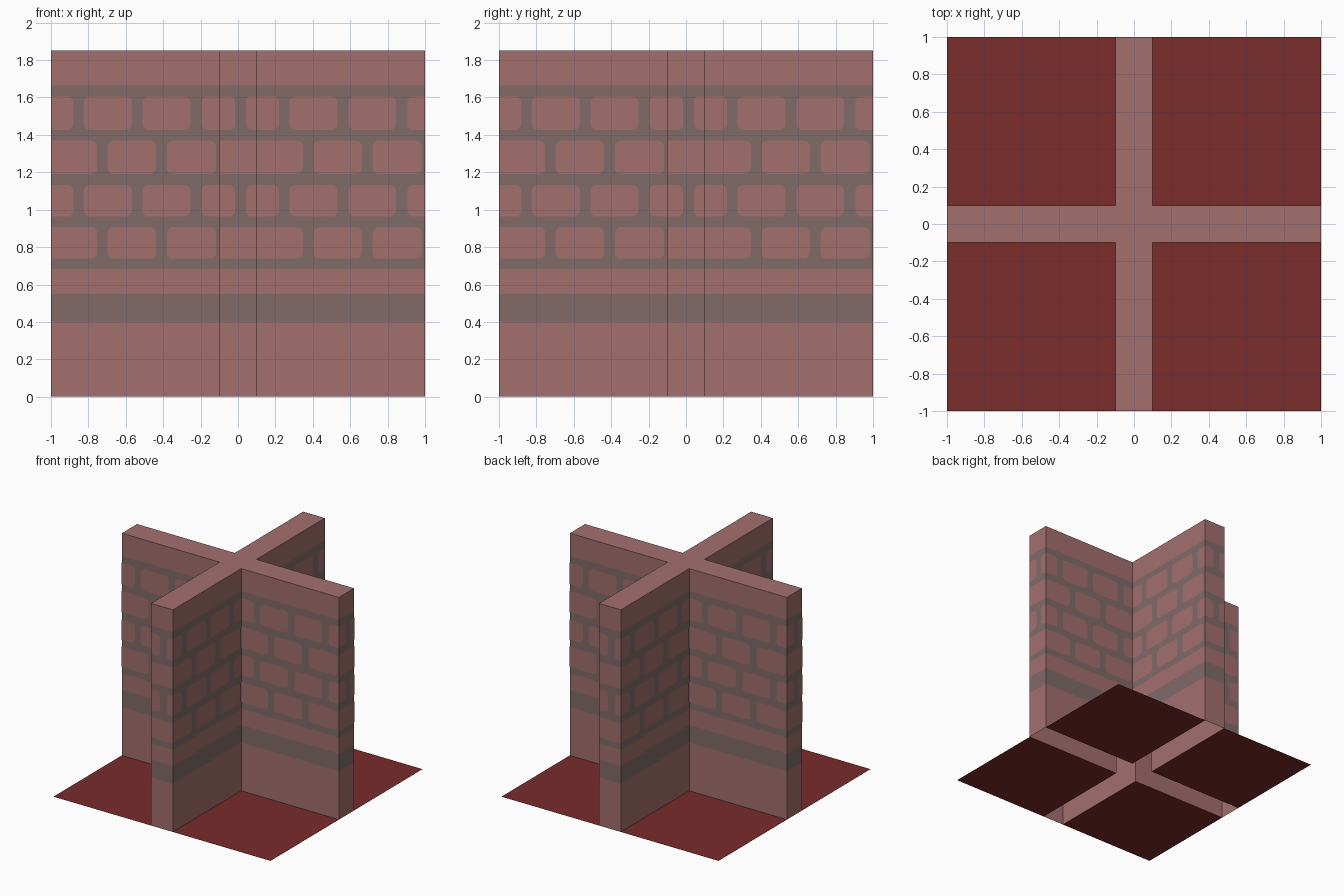
import bpy, bmesh, math
from mathutils import Matrix, Vector

if "Cube" in bpy.data.objects:
    bpy.data.objects.remove(bpy.data.objects["Cube"])

T, R, H = 0.1, 1.0, 1.85      # half wall thickness, arm reach, height
LIFT = 0.0015                 # painted bricks sit just proud of the wall


def material(name, rgb):
    m = bpy.data.materials.new(name)
    m.diffuse_color = (*rgb, 1)
    m.use_nodes = True
    m.node_tree.nodes["Principled BSDF"].inputs["Base Color"].default_value = m.diffuse_color
    return m


brick_mat = material("brick pink", (0.366, 0.162, 0.156))
mortar_mat = material("mortar grey", (0.216, 0.147, 0.141))
floor_mat = material("floor red", (0.195, 0.025, 0.025))
TURNS = [Matrix.Rotation(k * math.pi / 2, 3, 'Z') for k in range(4)]


def finish(name, bm, mats):
    me = bpy.data.meshes.new(name)
    bm.to_mesh(me)
    bm.free()
    for m in mats:
        me.materials.append(m)
    ob = bpy.data.objects.new(name, me)
    bpy.context.collection.objects.link(ob)


# Cross-shaped wall shell, open underneath, banded by height
bm = bmesh.new()
outline = [t @ Vector(p) for t in TURNS
           for p in ((-T, -R, 0), (T, -R, 0), (T, -T, 0))]
levels = [0, 0.403, 0.548, 0.684, 1.663, H]
rings = [[bm.verts.new((p.x, p.y, z)) for p in outline] for z in levels]
for b in range(len(levels) - 1):
    lo, hi = rings[b], rings[b + 1]
    for i in range(12):
        j = (i + 1) % 12
        f = bm.faces.new((lo[i], lo[j], hi[j], hi[i]))
        f.material_index = b % 2          # every second band is mortar
# flat top: centre square and four arms
top = rings[-1]
bm.faces.new((top[2], top[5], top[8], top[11]))
for k in range(4):
    bm.faces.new((top[3 * k - 1], top[3 * k], top[3 * k + 1], top[3 * k + 2]))
finish("cross_wall", bm, [brick_mat, mortar_mat])


# Painted bricks: thin rounded plates, square where a wall edge cuts them
def brick(bm, turn, y, x0, x1, z0, z1, cut0, cut1):
    pts = []
    corners = ((x0, z0, 1, 1, cut0), (x1, z0, -1, 1, cut1),
               (x1, z1, -1, -1, cut1), (x0, z1, 1, -1, cut0))
    for n, (x, z, sx, sz, cut) in enumerate(corners):
        r = 0 if cut else min(0.032, (x1 - x0) / 2)
        for s in range(1 if cut else 5):
            a = math.pi + n * math.pi / 2 + s * math.pi / 8
            c, d = (0, 0) if cut else (math.cos(a), math.sin(a))
            pts.append((x + sx * r + c * r, y, z + sz * r + d * r))
    bm.faces.new([bm.verts.new(turn @ Vector(p)) for p in pts])


# brick spans measured from the left end of an arm, and across an end cap
arm_a = [(0, 0.12), (0.175, 0.433), (0.49, 0.745), (0.805, 0.9)]
arm_b = [(0, 0.247), (0.303, 0.562), (0.62, 0.883)]
cap_a = [(-T, -0.016), (0.043, T)]
cap_b = [(-T, T)]
rows = [(1.426, 1.606, arm_a, cap_a), (1.192, 1.369, arm_b, cap_b),
        (0.963, 1.132, arm_a, cap_a), (0.738, 0.907, arm_b, cap_b)]
bm = bmesh.new()
for turn in TURNS:
    for z0, z1, arm, cap in rows:
        for start in (-R, T):
            for a, b in arm:
                brick(bm, turn, -T - LIFT, start + a, start + b, z0, z1,
                      a == 0, b == 0.9)
        for a, b in cap:
            brick(bm, turn, -R - LIFT, a, b, z0, z1, a == -T, b == T)
finish("wall_bricks", bm, [brick_mat])

# Four floor squares between the arms
bm = bmesh.new()
for turn in TURNS:
    quad = ((T, -R, 0), (R, -R, 0), (R, -T, 0), (T, -T, 0))
    bm.faces.new([bm.verts.new(turn @ Vector(p)) for p in quad])
finish("floor_tiles", bm, [floor_mat])
